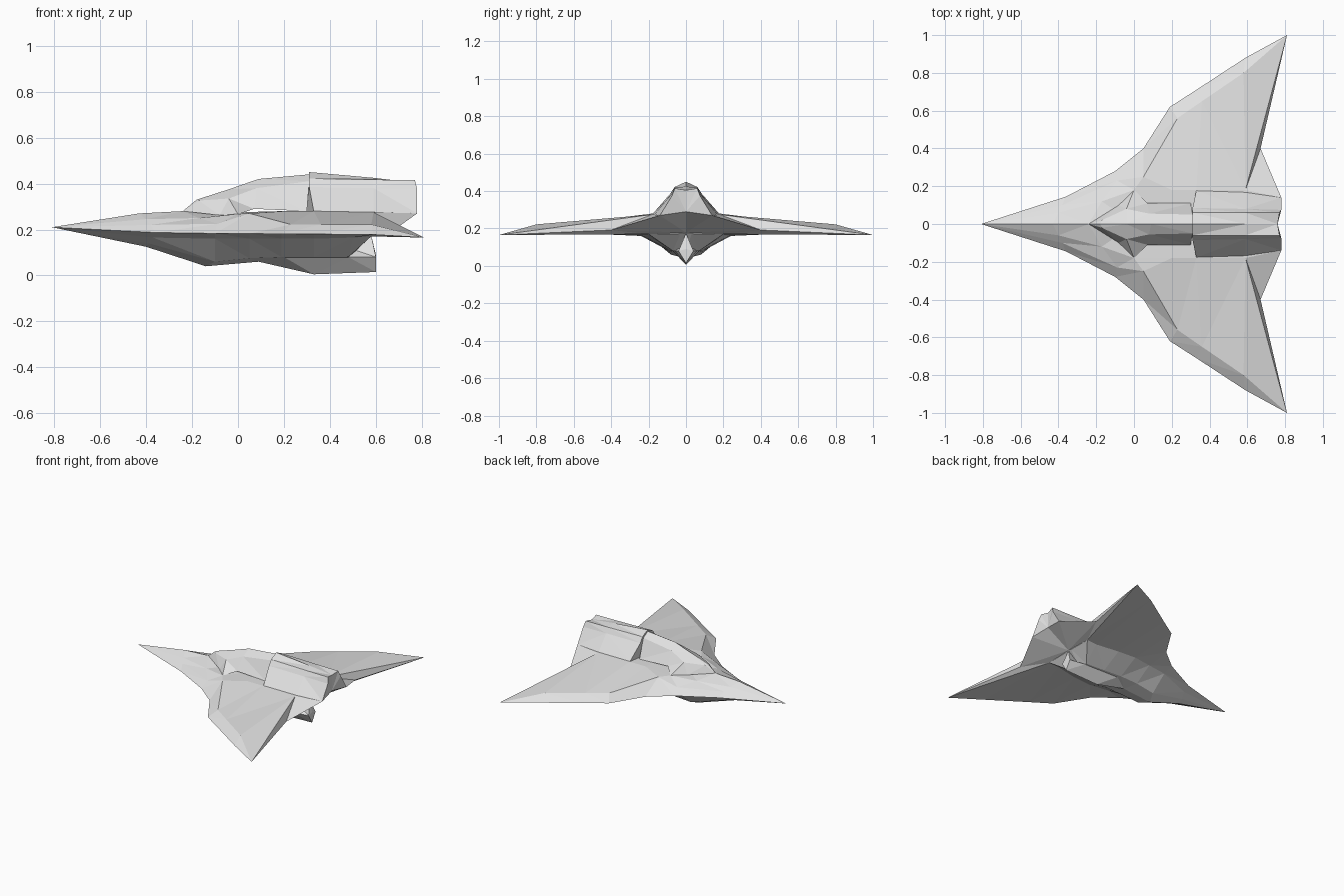
import bpy, bmesh

grey = bpy.data.materials.new("pale_grey")
grey.diffuse_color = (0.75, 0.75, 0.75, 1)


def loft(name, *strips):
    """Skin half-sections (port side), mirror across y = 0, weld."""
    bm = bmesh.new()
    for rows in strips:
        for a, b in zip(rows, rows[1:]):
            for i in range(len(a) - 1):
                quad = list(dict.fromkeys((a[i], a[i + 1], b[i + 1], b[i])))
                if len(quad) < 3 or all(p[1] == 0 for p in quad):
                    continue
                for s in (1, -1):
                    bm.faces.new([bm.verts.new((x, s * y, z)) for x, y, z in quad[::s]])
    bmesh.ops.remove_doubles(bm, verts=bm.verts, dist=0.001)
    bmesh.ops.triangulate(bm, faces=bm.faces, quad_method='SHORT_EDGE')
    bmesh.ops.recalc_face_normals(bm, faces=bm.faces)
    me = bpy.data.meshes.new(name)
    bm.to_mesh(me)
    bm.free()
    me.materials.append(grey)
    ob = bpy.data.objects.new(name, me)
    bpy.context.collection.objects.link(ob)
    return ob


# Shared corner points
nose = (-.81, 0, .21)
tip = (.81, 1.0, .165)
notch = (.67, .40, .192)
tail = (.58, 0, .178)
edge = [(-.36, .145, .187), (-.10, .28, .183), (.05, .40, .182),
        (.19, .62, .181), (.33, .71, .18), (.59, .88, .178)]

# Upper deck: centre, shoulder, ridge, leading edge
deck = [
    [nose] * 4,
    [(-.43, 0, .27), (-.40, .06, .245), (-.38, .10, .22), edge[0]],
    [(-.24, 0, .28), (-.17, .12, .25), (-.09, .23, .225), edge[1]],
    [(0, 0, .275), (0, .18, .268), (.05, .25, .27), edge[2]],
    [(.19, 0, .28), (.20, .18, .28), (.23, .56, .222), edge[3]],
    [(.33, 0, .28), (.33, .18, .28), (.36, .65, .222), edge[4]],
    [(.59, 0, .28), (.59, .18, .275), (.58, .80, .222), edge[5]],
    [(.59, 0, .28), (.59, .18, .275), tip, tip],
    [(.76, 0, .29), (.78, .14, .27), notch, tip],
    [tail, tail, notch, tip],
]
# Underside: leading edge, wing root, belly, keel
belly = [
    [nose] * 4,
    [edge[0], (-.37, .09, .165), (-.39, .04, .14), (-.40, 0, .125)],
    [edge[1], (-.10, .20, .16), (-.10, .08, .06), (-.14, 0, .04)],
    [edge[2], (.05, .22, .16), (.05, .09, .075), (.09, 0, .06)],
    [edge[3], (.19, .24, .16), (.19, .09, .08), (.20, 0, .07)],
    [edge[4], (.33, .23, .16), (.33, .08, .08), (.33, 0, .07)],
    [edge[5], (.50, .20, .165), (.48, .07, .08), (.48, 0, .075)],
    [tip, (.58, .20, .17), (.58, .03, .172), tail],
    [tip, notch, tail, tail],
]
loft("winged_hull", deck, belly)

# Canopy and forward spine: crest, shoulder, base
loft("canopy_spine", [
    [(-.24, 0, .28)] * 3,
    [(-.18, 0, .33), (-.17, .02, .326), (-.08, .10, .262)],
    [(-.04, 0, .375), (-.04, .08, .335), (0, .18, .266)],
    [(.09, 0, .42), (.08, .055, .38), (.07, .11, .29)],
    [(.31, 0, .44), (.31, .05, .41), (.30, .11, .28)],
])

# Engine housing, closed front and back
front = [(.31, 0, .45), (.31, .06, .422), (.31, .085, .385), (.33, .178, .278)]
back = [(.76, 0, .405), (.77, .06, .415), (.78, .075, .375), (.78, .14, .27)]
loft("engine_housing", [
    [(.30, 0, .28)] * 4,
    front,
    [(.59, 0, .425), (.59, .06, .417), (.59, .08, .38), (.59, .168, .275)],
    back,
    [(.76, 0, .29)] * 4,
])

# Ventral fin: keel, side, top
loft("ventral_fin", [
    [(.09, 0, .06)] * 3,
    [(.33, 0, .005), (.20, .07, .08), (.20, 0, .09)],
    [(.33, 0, .005), (.48, .06, .08), (.48, 0, .12)],
    [(.60, 0, .015), (.60, .04, .08), (.58, 0, .175)],
    [(.60, 0, .09)] * 3,
])
